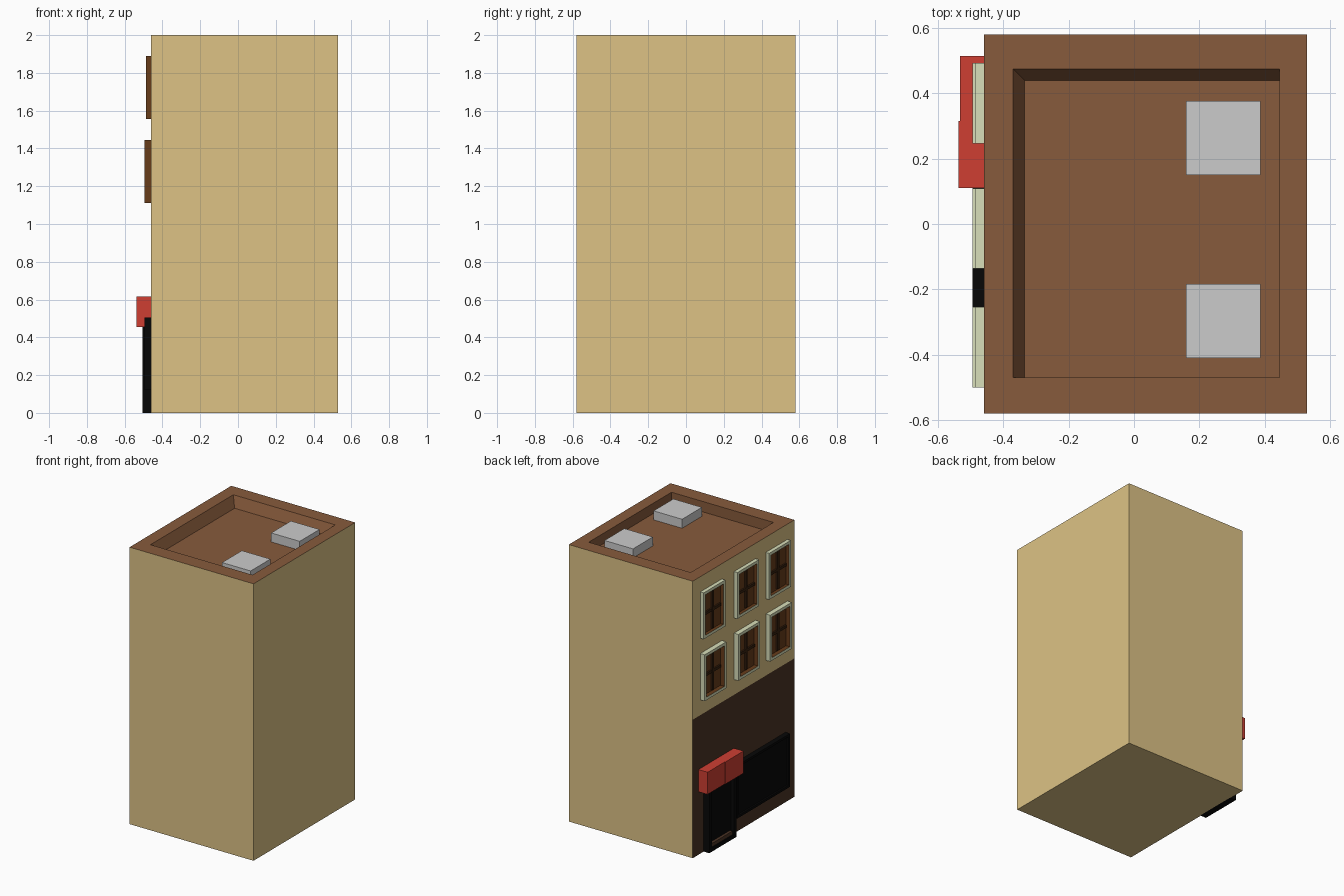
import bpy, bmesh
from mathutils import Vector

if "Cube" in bpy.data.objects:
    bpy.data.objects.remove(bpy.data.objects["Cube"])


def material(name, r, g, b):
    m = bpy.data.materials.new(name)
    m.diffuse_color = [(c / 255) ** 2.2 for c in (r, g, b)] + [1]
    m.use_nodes = True
    m.node_tree.nodes["Principled BSDF"].inputs["Base Color"].default_value = m.diffuse_color
    return m


TAN = material("tan wall", 220, 193, 132)
BROWN = material("roof brown", 134, 91, 62)
DARK = material("dark timber", 77, 55, 41)
CREAM = material("pale green trim", 216, 222, 184)
PANE = material("window brown", 103, 62, 32)
BAR = material("glazing bar", 58, 38, 22)
BLACK = material("black", 16, 16, 16)
RED = material("awning red", 205, 65, 54)
WALL = -0.46


def box_bm(x0, x1, y0, y1, z0, z1):
    bm = bmesh.new()
    bmesh.ops.create_cube(bm, size=1)
    for v in bm.verts:
        v.co = Vector((x1 if v.co.x > 0 else x0,
                       y1 if v.co.y > 0 else y0,
                       z1 if v.co.z > 0 else z0))
    bm.normal_update()
    return bm


def finish(name, bm, *mats):
    me = bpy.data.meshes.new(name)
    bm.to_mesh(me)
    bm.free()
    for m in mats:
        me.materials.append(m)
    ob = bpy.data.objects.new(name, me)
    bpy.context.collection.objects.link(ob)
    return ob


def box(name, dims, *mats):
    return finish(name, box_bm(*dims), *mats)


def face_toward(bm, d):
    return max(bm.faces, key=lambda f: f.normal.dot(Vector(d)))


def recessed(name, y, z, front, border, depth, frame, pane, pane_side=False):
    """Framed opening standing proud of the -x facade with a sunken panel."""
    bm = box_bm(front, WALL + 0.005, *y, *z)
    if pane_side:
        face_toward(bm, (0, -1, 0)).material_index = 1
    f = face_toward(bm, (-1, 0, 0))
    bmesh.ops.inset_region(bm, faces=[f], thickness=border)
    f.material_index = 1
    ext = bmesh.ops.extrude_discrete_faces(bm, faces=[f])["faces"]
    for v in ext[0].verts:
        v.co.x += depth
    return finish(name, bm, frame, pane)


# Building block: split facade, sunken roof with two sloping parapet faces
bm = box_bm(WALL, 0.53, -0.58, 0.58, 0, 2)
facade = face_toward(bm, (-1, 0, 0))
bmesh.ops.bisect_plane(bm, geom=[facade] + list(facade.edges) + list(facade.verts),
                       plane_co=(0, 0, 1), plane_no=(0, 0, 1))
bm.normal_update()
for f in bm.faces:
    if f.normal.x < -0.9 and f.calc_center_median().z < 1:
        f.material_index = 2
roof = face_toward(bm, (0, 0, 1))
roof.material_index = 1
bmesh.ops.inset_region(bm, faces=[roof], thickness=0.1)
for v in roof.verts:
    v.co.x = 0.445 if v.co.x > 0 else -0.37
    v.co.y = 0.475 if v.co.y > 0 else -0.47
floor = bmesh.ops.extrude_discrete_faces(bm, faces=[roof])["faces"][0]
for v in floor.verts:
    v.co.z = 1.925
    if v.co.x < 0:
        v.co.x += 0.035
    if v.co.y > 0:
        v.co.y -= 0.035
for f in bm.faces:
    if f.calc_center_median().z > 1.9:
        f.material_index = 1
finish("building", bm, TAN, BROWN, DARK)

# Roof units (default grey)
for i, y in enumerate((-0.41, 0.15)):
    box(f"roof_unit_{i}", (0.16, 0.388, y, y + 0.226, 1.92, 1.99))

# Upper windows: frame, sunken pane, crossed glazing bars
for r, (z, front) in enumerate(((1.11, -0.495), (1.555, -0.487))):
    for c, y in enumerate((-0.5, -0.137, 0.247)):
        w, h = 0.246, 0.335
        n = f"{r}_{c}"
        recessed(f"window_{n}", (y, y + w), (z, z + h), front, 0.03,
                 abs(front - WALL) - 0.004, CREAM, PANE, True)
        ym, zm = y + w / 2, z + h / 2
        box(f"window_upright_{n}", (-0.476, WALL, ym - 0.01, ym + 0.01, z + 0.03, z + h - 0.03), BAR)
        box(f"window_crossbar_{n}", (-0.475, WALL, y + 0.03, y + w - 0.03, zm - 0.01, zm + 0.01), BAR)

# Wide street window
recessed("street_window", (-0.48, 0.12), (0.12, 0.505), -0.495, 0.025, 0.012, BLACK, BLACK)

# Door: frame, sunken leaf and sill
recessed("door", (0.145, 0.455), (0, 0.49), -0.505, 0.04, 0.025, BLACK, BLACK)
box("door_sill", (-0.5, -0.47, 0.185, 0.415, 0.03, 0.055), DARK)

# Two-part awning over the door
for n, y0, y1, x in (("right", 0.11, 0.315, -0.537), ("left", 0.315, 0.515, -0.533)):
    box(f"awning_{n}", (x, WALL, y0, y1, 0.455, 0.615), RED)
